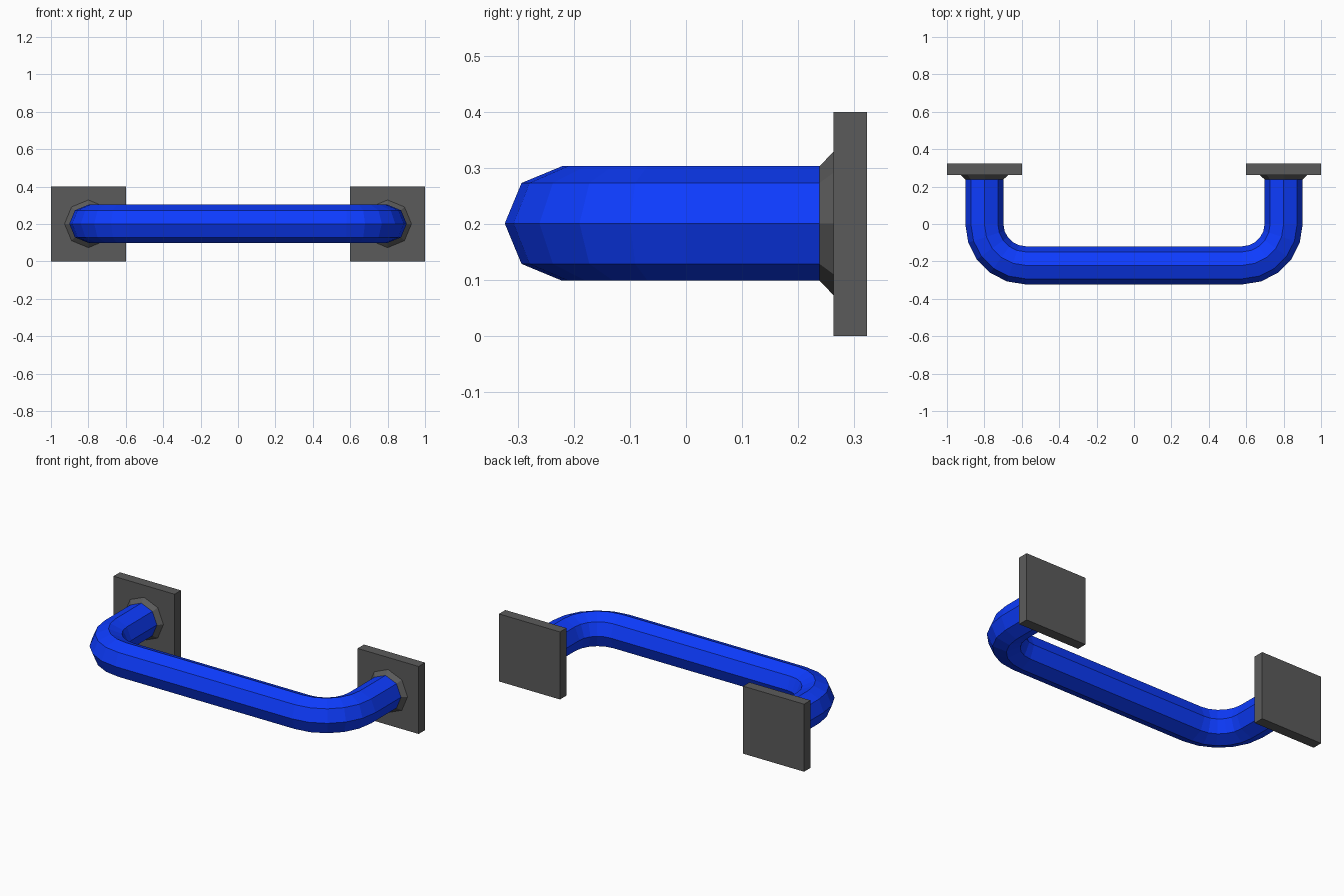
import bpy, bmesh
from math import sin, cos, pi
from mathutils import Vector

if "Cube" in bpy.data.objects:
    bpy.data.objects.remove(bpy.data.objects["Cube"])

SIDES, R, ZC = 8, 0.102, 0.201      # octagonal tube radius and axis height
LEG_X, BEND, Y_END, STEPS = 0.80, 0.221, 0.238, 5


def material(name, color):
    m = bpy.data.materials.new(name)
    m.diffuse_color = color
    m.use_nodes = True
    m.node_tree.nodes["Principled BSDF"].inputs["Base Color"].default_value = m.diffuse_color
    return m


blue = material("blue_paint", (0.004, 0.045, 1.0, 1))
dark = material("dark_metal", (0.105, 0.105, 0.105, 1))


def loft(name, stations, mat):
    """Join octagon rings given as (centre, sideways direction, radius)."""
    bm = bmesh.new()
    rings = []
    for c, side, r in stations:
        rings.append([bm.verts.new(c + r * (side * cos(2 * pi * i / SIDES)
                      + Vector((0, 0, sin(2 * pi * i / SIDES)))))
                      for i in range(SIDES)])
    for a, b in zip(rings, rings[1:]):
        for i in range(SIDES):
            j = (i + 1) % SIDES
            bm.faces.new((a[i], a[j], b[j], b[i]))
    bmesh.ops.recalc_face_normals(bm, faces=bm.faces)
    me = bpy.data.meshes.new(name)
    bm.to_mesh(me)
    bm.free()
    me.materials.append(mat)
    ob = bpy.data.objects.new(name, me)
    bpy.context.collection.objects.link(ob)
    return ob


# grip tube: right leg, bend, straight front, bend, left leg
right = [(Vector((LEG_X, Y_END, ZC)), Vector((1, 0, 0)), R)]
for k in range(STEPS + 1):
    a = k * pi / 2 / STEPS
    d = Vector((cos(a), -sin(a), 0))
    right.append((Vector((LEG_X - BEND, 0, ZC)) + d * BEND, d, R))
left = [(Vector((-c.x, c.y, c.z)), Vector((-d.x, d.y, 0)), r)
        for c, d, r in reversed(right)]
# on the left half the outward direction mirrors, so ring order still matches
loft("grip_tube", right + left, blue)

# flared collars and square wall plates
for s, tag in ((-1, "left"), (1, "right")):
    x_dir = Vector((1, 0, 0))
    loft(tag + "_collar",
         [(Vector((s * LEG_X, Y_END, ZC)), x_dir, R),
          (Vector((s * LEG_X, 0.263, ZC)), x_dir, 0.128)], dark)
    bpy.ops.mesh.primitive_cube_add(size=1, location=(s * 0.8, 0.2925, 0.2))
    plate = bpy.context.object
    plate.name = tag + "_wall_plate"
    plate.scale = (0.4, 0.06, 0.4)
    plate.data.materials.append(dark)
